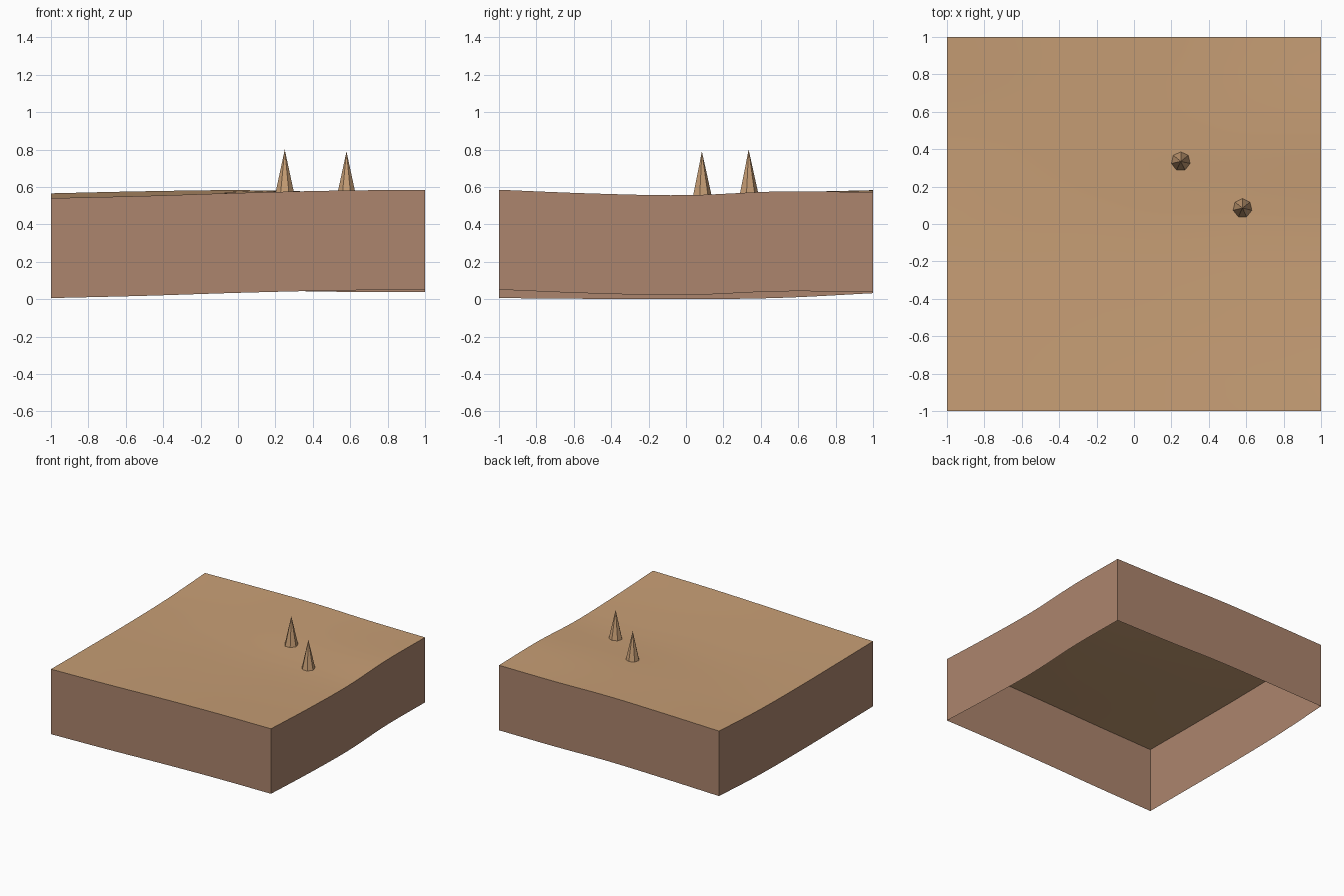
import bpy, bmesh, math

cube = bpy.data.objects.get("Cube")
if cube:
    bpy.data.objects.remove(cube, do_unlink=True)

N = 24          # grid cells along each side
DEPTH = 0.534   # height of the side walls

# Rim heights at five even stations along each side
FRONT = (0.540, 0.552, 0.568, 0.580, 0.585)
BACK = (0.566, 0.577, 0.583, 0.574, 0.572)
LEFT = (0.540, 0.536, 0.534, 0.541, 0.566)
RIGHT = (0.585, 0.565, 0.556, 0.576, 0.572)


def material(name, rgb):
    linear = [((c / 255 + 0.055) / 1.055) ** 2.4 for c in rgb]
    mat = bpy.data.materials.new(name)
    mat.use_nodes = True
    mat.diffuse_color = (*linear, 1)
    bsdf = mat.node_tree.nodes["Principled BSDF"]
    bsdf.inputs["Base Color"].default_value = (*linear, 1)
    bsdf.inputs["Roughness"].default_value = 0.9
    return mat


def add_object(name, bm, mat, smooth=False):
    bmesh.ops.recalc_face_normals(bm, faces=bm.faces)
    mesh = bpy.data.meshes.new(name)
    for face in bm.faces:
        face.smooth = smooth
    bm.to_mesh(mesh)
    bm.free()
    mesh.materials.append(mat)
    obj = bpy.data.objects.new(name, mesh)
    bpy.context.collection.objects.link(obj)
    return obj


def spline(h, t):
    """Smooth curve through evenly spaced heights, t from 0 to 1."""
    i = min(int(t * 4), 3)
    f = t * 4 - i
    b, c = h[i], h[i + 1]
    a = h[i - 1] if i > 0 else 2 * b - c
    d = h[i + 2] if i < 3 else 2 * c - b
    return b + f / 2 * (c - a + f * (2*a - 5*b + 4*c - d + f * (3*(b - c) + d - a)))


def mix(a, b, t):
    return a + (b - a) * t


def height(x, y):
    """Surface blended between the four rim curves."""
    u, v = (x + 1) / 2, (y + 1) / 2
    across = mix(spline(FRONT, u), spline(BACK, u), v)
    along = mix(spline(LEFT, v), spline(RIGHT, v), u)
    corners = mix(mix(FRONT[0], FRONT[-1], u), mix(BACK[0], BACK[-1], u), v)
    return across + along - corners


sand = material("sand", (199, 158, 117))
earth = material("brown earth", (172, 133, 109))

# Gently rolling ground sheet
bm = bmesh.new()
bmesh.ops.create_grid(bm, x_segments=N, y_segments=N, size=1)
for vert in bm.verts:
    vert.co.z = height(vert.co.x, vert.co.y)
ground = add_object("ground_surface", bm, sand, smooth=True)
if ground.data.polygons[0].normal.z < 0:
    ground.data.flip_normals()

# Four open-bottomed walls hanging from the rim
bm = bmesh.new()
corners = [(-1, -1), (1, -1), (1, 1), (-1, 1)]
for k, (x0, y0) in enumerate(corners):
    x1, y1 = corners[(k + 1) % 4]
    pairs = []
    for i in range(N + 1):
        x, y = mix(x0, x1, i / N), mix(y0, y1, i / N)
        z = height(x, y)
        pairs.append((bm.verts.new((x, y, z - DEPTH)), bm.verts.new((x, y, z))))
    for (a, b), (c, d) in zip(pairs, pairs[1:]):
        bm.faces.new((a, c, d, b))
bmesh.ops.remove_doubles(bm, verts=bm.verts, dist=1e-4)
add_object("side_walls", bm, earth)


# Seven-sided spikes standing on the ground
def spike(name, x, y, top):
    bm = bmesh.new()
    base = height(x, y) - 0.003
    tip = bm.verts.new((x, y, top))
    ring = []
    for i in range(7):
        a = math.pi / 2 + math.tau * i / 7
        ring.append(bm.verts.new((x + 0.052 * math.cos(a), y + 0.052 * math.sin(a), base)))
    for a, b in zip(ring, ring[1:] + ring[:1]):
        bm.faces.new((a, b, tip))
    bm.faces.new(ring[::-1])
    add_object(name, bm, sand)


spike("back_spike", 0.25, 0.335, 0.80)
spike("front_spike", 0.58, 0.085, 0.79)
